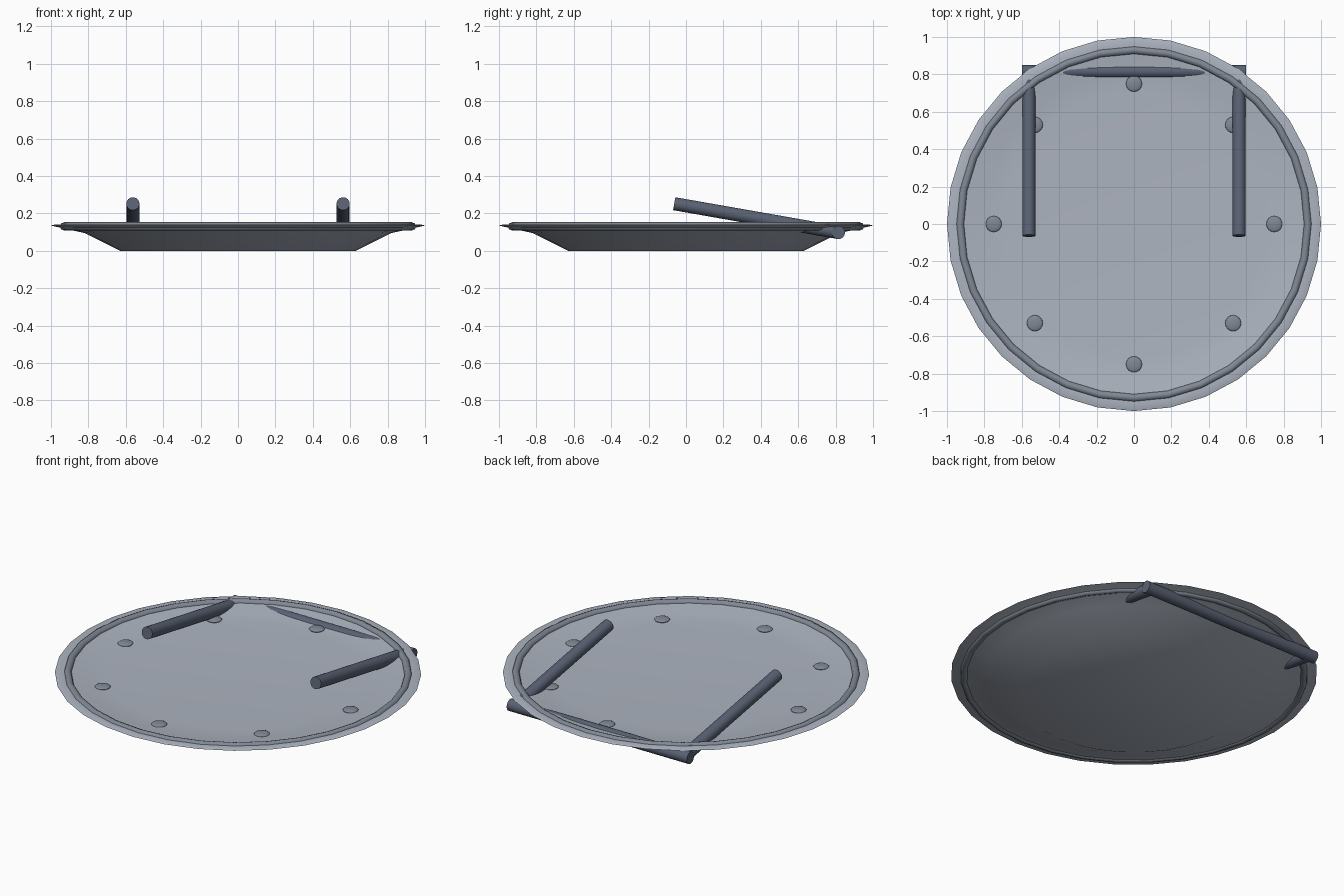
import bpy, math
from mathutils import Vector

if "Cube" in bpy.data.objects:
    bpy.data.objects.remove(bpy.data.objects["Cube"])

SEG = 32


def material(name, rgb):
    m = bpy.data.materials.new(name)
    m.diffuse_color = (*rgb, 1)
    m.use_nodes = True
    m.node_tree.nodes["Principled BSDF"].inputs["Base Color"].default_value = m.diffuse_color
    return m


dark = material("dark_metal", (0.10, 0.12, 0.17))
mid = material("mid_metal", (0.22, 0.25, 0.30))
pale = material("pale_metal", (0.42, 0.46, 0.53))


def finish(o, name, mat, angle=30):
    o.name = name
    o.data.materials.append(mat)
    bpy.ops.object.select_all(action='DESELECT')
    o.select_set(True)
    bpy.context.view_layer.objects.active = o
    bpy.ops.object.shade_smooth_by_angle(angle=math.radians(angle))


def lathe(name, profile, mat):
    verts, faces = [], []
    for r, z in profile:
        for i in range(SEG):
            a = 2 * math.pi * i / SEG
            verts.append((r * math.cos(a), r * math.sin(a), z))
    for k in range(len(profile) - 1):
        for i in range(SEG):
            j = (i + 1) % SEG
            faces.append((k * SEG + i, k * SEG + j, (k + 1) * SEG + j, (k + 1) * SEG + i))
    last = (len(profile) - 1) * SEG
    faces.append(tuple(reversed(range(SEG))))
    faces.append(tuple(range(last, last + SEG)))
    me = bpy.data.meshes.new(name)
    me.from_pydata(verts, [], faces)
    o = bpy.data.objects.new(name, me)
    bpy.context.collection.objects.link(o)
    finish(o, name, mat)


def rod(name, a, b, r, mat):
    a, b = Vector(a), Vector(b)
    bpy.ops.mesh.primitive_cylinder_add(vertices=24, radius=r, depth=(b - a).length, location=(a + b) / 2)
    o = bpy.context.object
    o.rotation_euler = (b - a).to_track_quat('Z', 'Y').to_euler()
    finish(o, name, mat)


# dished round body: underside, rim, then shallow top face
lathe("dish_body", [(0.63, 0), (0.82, 0.095), (1.0, 0.135), (0.975, 0.142),
                    (0.93, 0.138), (0.82, 0.119), (0.70, 0.112)], pale)

# rim ring
bpy.ops.mesh.primitive_torus_add(major_radius=0.93, minor_radius=0.022, major_segments=SEG,
                                 minor_segments=8, location=(0, 0, 0.131))
finish(bpy.context.object, "rim_ring", mid, 60)

# flat rivets
for i in range(8):
    a = i * math.pi / 4
    bpy.ops.mesh.primitive_uv_sphere_add(segments=16, ring_count=8, radius=0.043,
                                         location=(0.75 * math.cos(a), 0.75 * math.sin(a), 0.117))
    bpy.context.object.scale.z = 0.25
    finish(bpy.context.object, "rivet", mid)

# bracket: two sloping arms and a crossbar
for s in (-1, 1):
    rod("bracket_arm", (s * 0.562, -0.063, 0.252), (s * 0.562, 0.815, 0.098), 0.035, dark)
rod("bracket_crossbar", (-0.6, 0.815, 0.098), (0.6, 0.815, 0.098), 0.035, dark)
